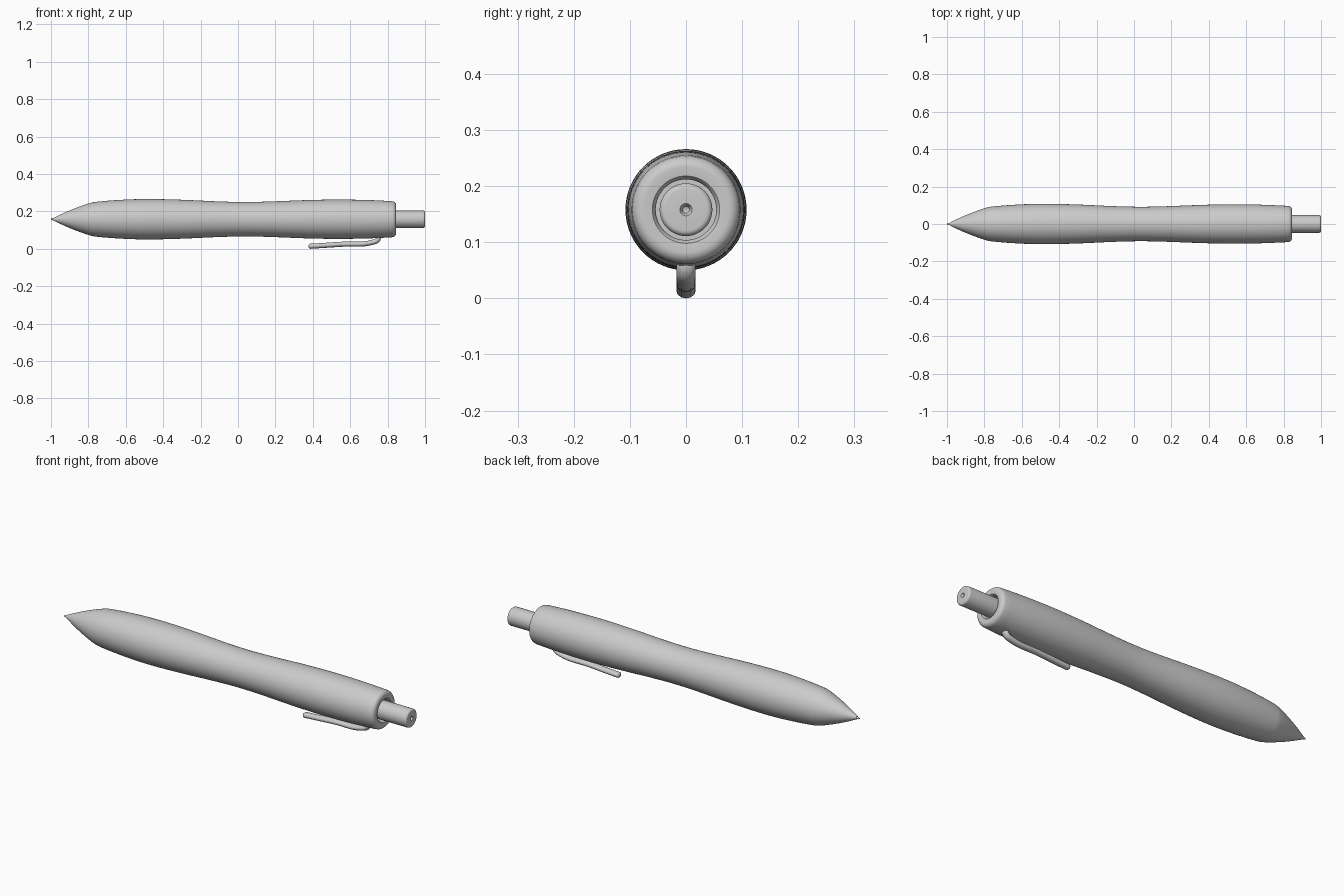
import bpy, bmesh, math
from mathutils import Matrix, Vector

if "Cube" in bpy.data.objects:
    bpy.data.objects.remove(bpy.data.objects["Cube"], do_unlink=True)

AXIS_Z = 0.158

grey = bpy.data.materials.new("light grey plastic")
grey.use_nodes = True
grey.diffuse_color = (0.6, 0.6, 0.6, 1)
grey.node_tree.nodes["Principled BSDF"].inputs["Base Color"].default_value = (0.6, 0.6, 0.6, 1)


def finish(obj, angle):
    obj.data.materials.append(grey)
    bpy.ops.object.select_all(action="DESELECT")
    obj.select_set(True)
    bpy.context.view_layer.objects.active = obj
    bpy.ops.object.shade_smooth_by_angle(angle=math.radians(angle))


def smooth_profile(points, steps=6):
    """Catmull-Rom curve through (x, radius) points."""
    p = [Vector(q) for q in points]
    p = [2 * p[0] - p[1]] + p + [2 * p[-1] - p[-2]]
    out = []
    for a, b, c, d in zip(p, p[1:], p[2:], p[3:]):
        for i in range(steps):
            t = i / steps
            out.append(0.5 * (2 * b + (c - a) * t + (2 * a - 5 * b + 4 * c - d) * t**2
                              + (3 * b - a - 3 * c + d) * t**3))
    return [tuple(v) for v in out] + [points[-1]]


def lathe(name, profile, segments=64):
    """Turn an (x, radius) profile around the long axis."""
    bm = bmesh.new()
    verts = [bm.verts.new((x, 0, r)) for x, r in profile]
    edges = [bm.edges.new(pair) for pair in zip(verts, verts[1:])]
    bmesh.ops.spin(bm, geom=verts + edges, cent=(0, 0, 0), axis=(1, 0, 0),
                   angle=math.tau, steps=segments, use_duplicate=False)
    bmesh.ops.remove_doubles(bm, verts=bm.verts, dist=0.0001)
    bmesh.ops.recalc_face_normals(bm, faces=bm.faces)
    bmesh.ops.transform(bm, matrix=Matrix.Translation((0, 0, AXIS_Z)), verts=bm.verts)
    mesh = bpy.data.meshes.new(name)
    bm.to_mesh(mesh)
    bm.free()
    obj = bpy.data.objects.new(name, mesh)
    bpy.context.collection.objects.link(obj)
    finish(obj, 40)
    return obj


def rounded_corner(x, r, size, n=6):
    """Quarter round ending a cylinder of radius r at x."""
    return [(x - size + size * math.sin(a), r - size + size * math.cos(a))
            for a in (i * math.pi / 2 / n for i in range(n + 1))]


# Barrel: pointed nose, waisted grip, rounded rear rim and button socket
grip = smooth_profile([(-0.985, 0.008), (-0.9, 0.047), (-0.8, 0.084), (-0.74, 0.095),
                       (-0.6, 0.105), (-0.47, 0.108), (-0.3, 0.104), (-0.1, 0.095),
                       (0.04, 0.092), (0.18, 0.095), (0.36, 0.102), (0.52, 0.105),
                       (0.68, 0.103), (0.82, 0.097)])
socket = [(0.843, 0.06), (0.838, 0.056), (0.83, 0.054), (0.77, 0.054), (0.77, 0)]
lathe("barrel", [(-0.985, 0)] + grip + rounded_corner(0.845, 0.096, 0.02) + socket)

# Writing tip
lathe("writing_tip", [(-0.98, 0), (-0.98, 0.007), (-0.995, 0.005), (-0.999, 0.003), (-1, 0)], 24)

# Push button with a small dimple in its end
lathe("push_button", [(0.76, 0), (0.76, 0.047)] + rounded_corner(1.0, 0.047, 0.01)
      + [(1.0, 0.011), (0.997, 0.009), (0.988, 0.006), (0.985, 0)], 48)

# Pocket clip: a slightly flattened rod that bends up into the barrel
curve = bpy.data.curves.new("pocket_clip", "CURVE")
curve.dimensions = "3D"
curve.bevel_depth = 0.0135
curve.bevel_resolution = 4
curve.resolution_u = 8
curve.use_fill_caps = True
spline = curve.splines.new("BEZIER")
path = [(0.378, 0.0135, 0.4), (0.386, 0.0135, 1), (0.55, 0.024, 1),
        (0.72, 0.035, 1), (0.748, 0.05, 1), (0.75, 0.075, 1)]
spline.bezier_points.add(len(path) - 1)
for point, (x, z, radius) in zip(spline.bezier_points, path):
    point.co = (x, 0, z)
    point.radius = radius
    point.handle_left_type = point.handle_right_type = "AUTO"
clip = bpy.data.objects.new("pocket_clip", curve)
bpy.context.collection.objects.link(clip)
clip.scale.y = 1.28
bpy.ops.object.select_all(action="DESELECT")
clip.select_set(True)
bpy.context.view_layer.objects.active = clip
bpy.ops.object.convert(target="MESH")
finish(bpy.context.view_layer.objects.active, 60)
